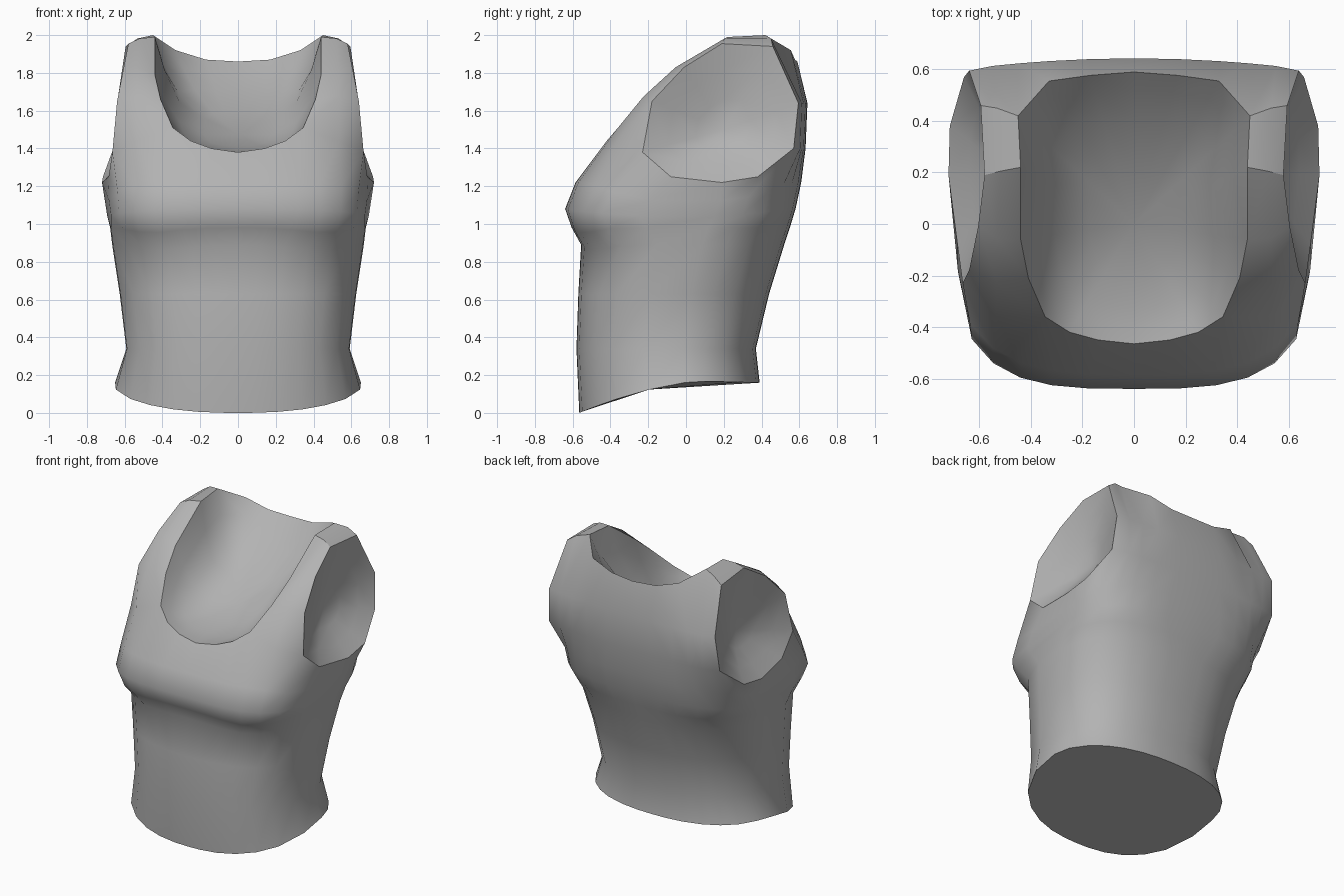
import bpy, bmesh, math
from mathutils import Vector

if "Cube" in bpy.data.objects:
    bpy.data.objects.remove(bpy.data.objects["Cube"])

grey = bpy.data.materials.new("cloth_grey")
grey.diffuse_color = (0.45, 0.45, 0.45, 1)
grey.use_nodes = True
grey.node_tree.nodes["Principled BSDF"].inputs["Base Color"].default_value = grey.diffuse_color

# Half outline of each opening, x >= 0
NECK = [(0, -.465, 1.38), (.14, -.45, 1.40), (.25, -.42, 1.44), (.345, -.36, 1.51),
        (.41, -.21, 1.66), (.44, -.06, 1.79), (.44, .22, 1.99), (.45, .42, 2.0),
        (.33, .555, 1.92), (.17, .577, 1.87), (0, .59, 1.86)]
ARM = [(.665, -.23, 1.38), (.685, -.08, 1.25), (.72, .19, 1.22), (.715, .38, 1.25),
       (.66, .57, 1.40), (.64, .595, 1.64), (.595, .46, 1.94), (.58, .19, 1.955),
       (.605, -.01, 1.83), (.64, -.18, 1.65)]

# Columns of the half body, from front centre round to back centre
ANGLES = [0, 6, 16, 28, 42, 58, 80, 97, 110, 125, 138, 150, 163, 173, 180]

# Body sections: height, half width, front y, back y, front and back roundness,
# side dip, bust drop
RINGS = [(0, .655, -.565, .39, .85, .85, 0, 0), (.34, .595, -.58, .37, .8, .8, 0, 0),
         (.63, .63, -.57, .44, .8, .8, 0, 0), (.89, .67, -.555, .52, .79, .78, 0, .03),
         (.98, .68, -.605, .55, .65, .66, 0, .03), (1.08, .695, -.64, .58, .6, .57, .04, .01),
         (1.22, .708, -.585, .61, .64, .6, .1, 0)]


def ring(z, w, yf, yb, ef, eb, dip, drop):
    pts = []
    for a in ANGLES:
        e = ef if a < 90 else eb
        s, c = math.sin(math.radians(a)), math.cos(math.radians(a))
        x = w * max(s, 0) ** e if 0 < a < 180 else 0
        if a == 80 and dip:
            x *= .975
        y = (yf + yb) / 2 - math.copysign(abs(c) ** e, c) * (yb - yf) / 2
        h = z - dip * s ** 4 - drop * max(0, 1 - abs(a - 34) / 30)
        if z == 0:  # curved hem, lowest at the front
            h = .17 * (1 - (max(0, .1 - y) / .665) ** 1.6) - .01 * max(0, y) / .39
        pts.append((x, y, h))
    return pts


def back_row(x_arm, z):
    xs = [.55, .45, .33, .17, 0]
    return [(x, .643 - .04 * (x / x_arm) ** 2 - (.01 if z < 1.5 else 0), z) for x in xs]


def between(a, b, push):
    return tuple((Vector(a) + Vector(b)) / 2 + Vector(push))


bm = bmesh.new()
cache = {}


def vert(p):
    key = tuple(round(v, 4) for v in p)
    if key not in cache:
        cache[key] = bm.verts.new(p)
    return cache[key]


def loft(rows):
    for lo, hi in zip(rows, rows[1:]):
        for i in range(len(lo) - 1):
            vs = []
            for p in (lo[i], lo[i + 1], hi[i + 1], hi[i]):
                if vert(p) not in vs:
                    vs.append(vert(p))
            if len(vs) > 2:
                bm.faces.new(vs)


# Lower body up to the neckline, underarm and shoulder blades
front_mid = (.535, -.36, 1.44)
chest = NECK[:4] + [front_mid] + ARM[:5] + back_row(.66, 1.40)
loft([ring(*r) for r in RINGS] + [chest])

# Front straps up to the shoulder
strap = [(NECK[3], front_mid, ARM[0])]
for n, a, push in ((4, 9, (.01, -.03, .02)), (5, 8, (.01, -.02, .02)),
                   (6, 7, (.01, 0, .01)), (7, 6, (.01, .01, .012))):
    strap.append((NECK[n], between(NECK[n], ARM[a], push), ARM[a]))
loft(strap)

# Upper back
top = [ARM[6], strap[-1][1]] + NECK[7:]
loft([[ARM[4]] + back_row(.66, 1.40), [ARM[5]] + back_row(.64, 1.64), top])


# Neck hollow: steep under the straps and back, flattening to the front
def neck_floor(y):
    return 1.38 + .48 * ((y + .465) / 1.055) ** 2


def neck_ring(t):
    return [(x * (1 - t), y * (1 - t),
             neck_floor(y * (1 - t)) + (z - neck_floor(y)) * (1 - t) ** 4)
            for x, y, z in NECK]


loft([NECK] + [neck_ring(t) for t in (.12, .3, .6, 1)])


# Arm hollow: a shallow bowl, deepest low down
def arm_ring(t):
    cx, cy, cz = .52, .2, 1.5
    return [(cx + (x - cx) * (1 - t) ** 1.4, y + (cy - y) * t, z + (cz - z) * t)
            for x, y, z in ARM + ARM[:1]]


loft([ARM + ARM[:1]] + [arm_ring(t) for t in (.3, .65, 1)])

# Crisp rims round the openings and a seam across each shoulder
rims = list(zip(NECK, NECK[1:])) + list(zip(ARM, ARM[1:] + ARM[:1]))
rims += [(strap[3][0], strap[3][1]), (strap[3][1], strap[3][2])]
for a, b in rims:
    bm.edges.get((vert(a), vert(b))).smooth = False

# Mirror to the other side
geom = bm.verts[:] + bm.edges[:] + bm.faces[:]
bmesh.ops.mirror(bm, geom=geom, axis='X', merge_dist=.0005)
bmesh.ops.remove_doubles(bm, verts=bm.verts, dist=.0005)

# Closed underside at the hem
hem = [e for e in bm.edges if e.is_boundary and all(v.co.z < .25 for v in e.verts)]
bmesh.ops.contextual_create(bm, geom=hem)
bmesh.ops.recalc_face_normals(bm, faces=bm.faces)

mesh = bpy.data.meshes.new("tank_top")
bm.to_mesh(mesh)
bm.free()
mesh.materials.append(grey)
shirt = bpy.data.objects.new("tank_top", mesh)
bpy.context.collection.objects.link(shirt)
bpy.context.view_layer.objects.active = shirt
shirt.select_set(True)
bpy.ops.object.shade_smooth_by_angle(angle=math.radians(62))
